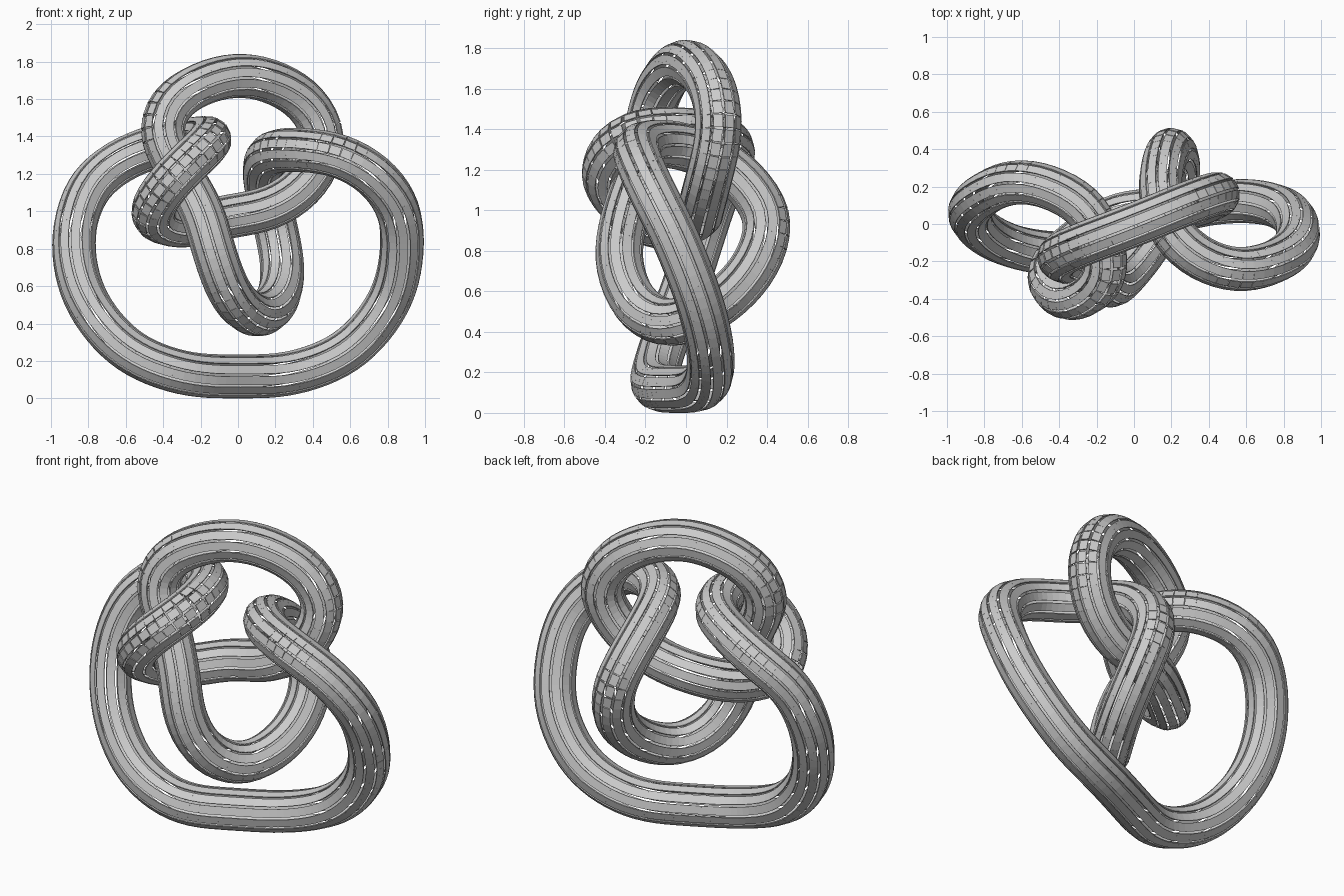
import bpy, bmesh, math
from mathutils import Vector, Matrix

cube = bpy.data.objects.get("Cube")
if cube:
    bpy.data.objects.remove(cube, do_unlink=True)

# Centre line of the closed knot, in hundredths of a unit
KNOT = [
    # base bar and right lobe
    (0, -3, 12), (27, 9, 13), (55, 13, 23), (74, 11, 41), (85, 5, 62),
    (88, -5, 87), (84, -14, 105), (72, -21, 120), (54, -24, 130), (34, -17, 133),
    # rear curl and hanging loop
    (19, -2, 132), (14, 18, 124), (16, 34, 109), (20, 41, 92), (24, 33, 70),
    (21, 14, 52), (10, -8, 44), (-3, -25, 54), (-12, -33, 76), (-19, -29, 100),
    # top arch
    (-31, -21, 121), (-41, -18, 142), (-32, -12, 162), (0, 0, 174),
    (32, 13, 163), (46, 17, 140), (38, 12, 117), (18, 8, 102),
    # cross bar and front curl
    (-8, 6, 97), (-30, -8, 92), (-47, -26, 98), (-35, -41, 118), (-14, -27, 138),
    (-22, 5, 139), (-44, 20, 135),
    # left lobe
    (-65, 23, 126), (-81, 16, 111), (-88, 8, 87), (-85, 0, 62),
    (-74, -8, 41), (-55, -14, 23), (-27, -15, 13),
]
STRIPS = 12          # slats around the tube
PITCH = 0.05         # spacing of the rings along the tube
OVERLAP = 1.25       # plate length compared with the spacing
OUTER = 0.115        # tube radius to the slat face
THICK = 0.006
FILL = 0.76          # part of each side a slat covers


def dense_curve(points, steps):
    """Closed Catmull-Rom curve through the points, lightly smoothed."""
    pts = [Vector(p) / 100 for p in points]
    n = len(pts)
    out = []
    for i in range(n):
        a, b, c, d = (pts[(i + k) % n] for k in (-1, 0, 1, 2))
        for s in range(steps):
            t = s / steps
            out.append(0.5 * (2 * b + (c - a) * t + (2 * a - 5 * b + 4 * c - d) * t ** 2
                              + (3 * b - a - 3 * c + d) * t ** 3))
    m = len(out)
    for _ in range(steps * 2):
        out = [(out[i - 1] + 2 * out[i] + out[(i + 1) % m]) / 4 for i in range(m)]
    return out


def resample(curve, pitch):
    """Evenly spaced points along a closed curve."""
    total = [0.0]
    for i, p in enumerate(curve):
        total.append(total[-1] + (curve[(i + 1) % len(curve)] - p).length)
    count = round(total[-1] / pitch)
    out, j = [], 0
    for k in range(count):
        goal = total[-1] * k / count
        while total[j + 1] < goal:
            j += 1
        t = (goal - total[j]) / (total[j + 1] - total[j])
        out.append(curve[j].lerp(curve[(j + 1) % len(curve)], t))
    return out, total[-1] / count


def frames(path):
    """Tangents and low-twist normals, with the leftover twist spread evenly."""
    n = len(path)
    tangents = [(path[(i + 1) % n] - path[i - 1]).normalized() for i in range(n)]
    normal = tangents[0].orthogonal().normalized()
    normals = [normal]
    for i in range(n):
        turn = tangents[i].rotation_difference(tangents[(i + 1) % n])
        normal = turn @ normal
        normals.append(normal)
    first, last, axis = normals[0], normals[-1], tangents[0]
    twist = math.atan2(last.cross(first).dot(axis), last.dot(first))
    return [(t, Matrix.Rotation(twist * i / n, 3, t) @ normals[i])
            for i, t in enumerate(tangents)]


# Slats: a ring of flat overlapping plates repeated along the knot
path, spacing = resample(dense_curve(KNOT, 10), PITCH)
length = spacing * OVERLAP
width = 2 * OUTER * math.tan(math.pi / STRIPS) * FILL
bm = bmesh.new()
for centre, (tangent, normal) in zip(path, frames(path)):
    for k in range(STRIPS):
        out = Matrix.Rotation(math.tau * k / STRIPS, 3, tangent) @ normal
        side = out.cross(tangent)
        place = Matrix((tangent * length, side * width, out * THICK)).transposed().to_4x4()
        place.translation = centre + out * (OUTER - THICK / 2)
        bmesh.ops.create_cube(bm, size=1, matrix=place)
bmesh.ops.recalc_face_normals(bm, faces=bm.faces)

# Centre the knot and stand it on the ground
low = Vector([min(v.co[i] for v in bm.verts) for i in range(3)])
high = Vector([max(v.co[i] for v in bm.verts) for i in range(3)])
middle = (low + high) / 2
middle.z = low.z
bmesh.ops.translate(bm, vec=-middle, verts=bm.verts)

mesh = bpy.data.meshes.new("knotted_tube")
bm.to_mesh(mesh)
bm.free()
knot = bpy.data.objects.new("knotted_tube", mesh)
bpy.context.collection.objects.link(knot)

# Single plain grey
grey = bpy.data.materials.new("light_grey")
grey.use_nodes = True
colour = (0.6, 0.6, 0.6, 1)
grey.diffuse_color = colour
grey.node_tree.nodes["Principled BSDF"].inputs["Base Color"].default_value = colour
mesh.materials.append(grey)
